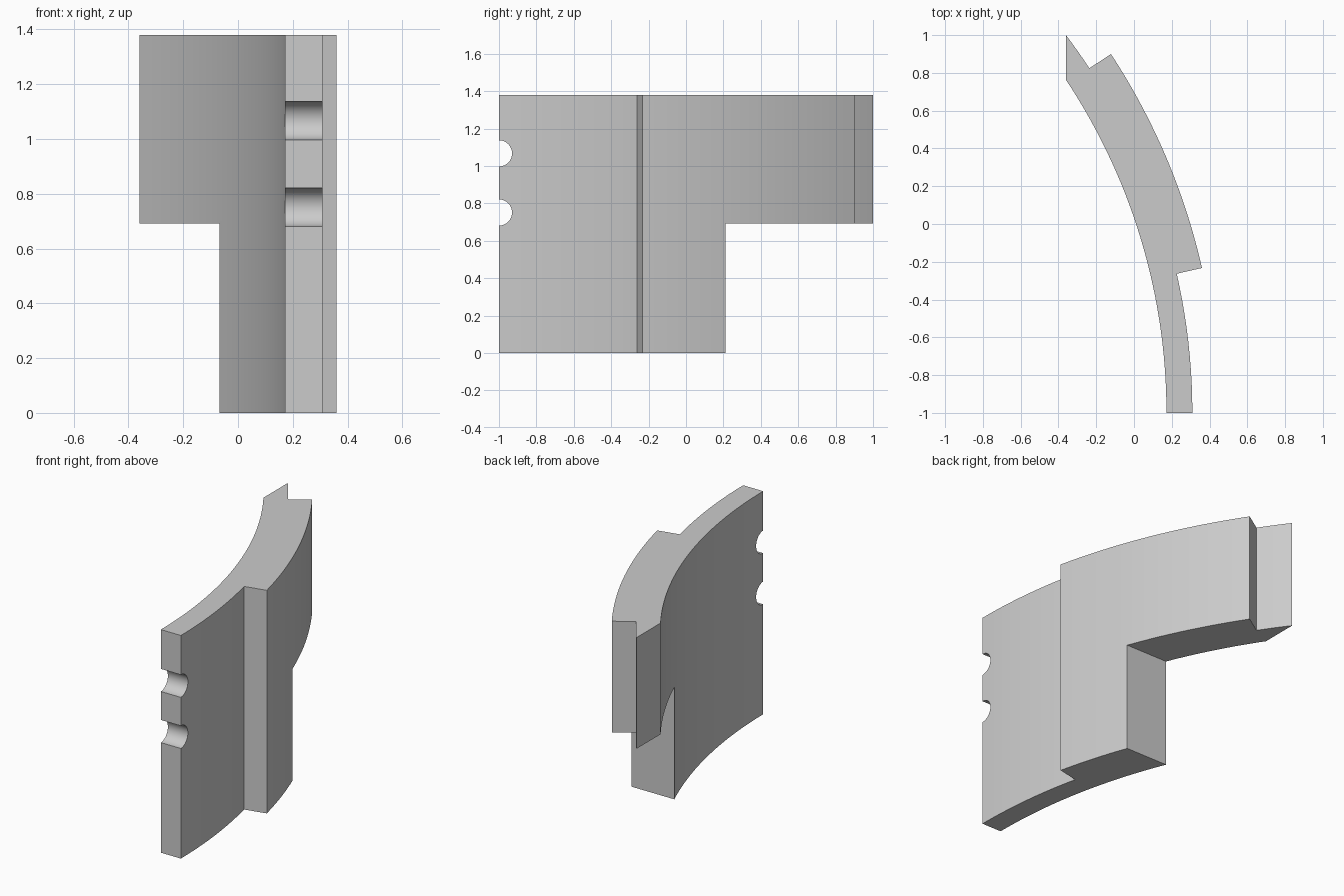
import bpy
import bmesh
from math import sin, cos, asin, acos, pi

if "Cube" in bpy.data.objects:
    bpy.data.objects.remove(bpy.data.objects["Cube"], do_unlink=True)

HEIGHT, CUT_Z, CUT_Y = 1.38, 0.692, 0.21
CX, CY = -3.015, -1.0                  # centre of the curved wall
INNER, MIDDLE, OUTER = 3.187, 3.324, 3.461
STEP, SHOULDER = 0.2235, 0.581         # angles where the thick band starts and ends
END_X = -0.36

grey = bpy.data.materials.new("light grey")
grey.use_nodes = True
colour = (0.6, 0.6, 0.6, 1)
grey.diffuse_color = colour
grey.node_tree.nodes["Principled BSDF"].inputs["Base Color"].default_value = colour


def arc(radius, start, end, steps):
    angles = [start + (end - start) * i / steps for i in range(steps + 1)]
    return [(CX + radius * cos(a), CY + radius * sin(a)) for a in angles]


def extrude(name, points, vector):
    """Solid made by sweeping a closed outline of 3D points along a vector."""
    bm = bmesh.new()
    face = bm.faces.new([bm.verts.new(p) for p in points])
    swept = bmesh.ops.extrude_face_region(bm, geom=[face])["geom"]
    verts = [g for g in swept if isinstance(g, bmesh.types.BMVert)]
    bmesh.ops.translate(bm, verts=verts, vec=vector)
    bmesh.ops.recalc_face_normals(bm, faces=bm.faces)
    mesh = bpy.data.meshes.new(name)
    bm.to_mesh(mesh)
    bm.free()
    mesh.materials.append(grey)
    obj = bpy.data.objects.new(name, mesh)
    bpy.context.collection.objects.link(obj)
    return obj


def carve(body, cutter):
    mod = body.modifiers.new("carve", "BOOLEAN")
    mod.operation, mod.solver, mod.object = "DIFFERENCE", "EXACT", cutter
    cutter.hide_render = True
    bpy.context.view_layer.objects.active = body
    bpy.ops.object.modifier_apply(modifier=mod.name)
    bpy.data.objects.remove(cutter, do_unlink=True)


# Curved wall: thin lap at the front, thick band, thin tongue at the back
outline = arc(MIDDLE, 0, STEP, 10)
outline += arc(OUTER, STEP, SHOULDER, 18)
outline += arc(MIDDLE, SHOULDER, acos((END_X - CX) / MIDDLE), 4)
outline += arc(INNER, acos((END_X - CX) / INNER), 0, 30)
wall = extrude("curved_wall", [(x, y, 0) for x, y in outline], (0, 0, HEIGHT))

# Rectangular cut-out below the back half
corners = [(-1, CUT_Y), (1, CUT_Y), (1, 2), (-1, 2)]
carve(wall, extrude("back_cutter", [(x, y, -1) for x, y in corners], (0, 0, 1 + CUT_Z)))

# Two half-round grooves across the front end
for z in (0.751, 1.067):
    ring = [(-1, CY + 0.07 * cos(i * pi / 24), z + 0.07 * sin(i * pi / 24)) for i in range(48)]
    carve(wall, extrude("groove_cutter", ring, (2, 0, 0)))

bpy.ops.object.select_all(action="DESELECT")
wall.select_set(True)
bpy.context.view_layer.objects.active = wall
bpy.ops.object.shade_smooth_by_angle(angle=pi / 9)
